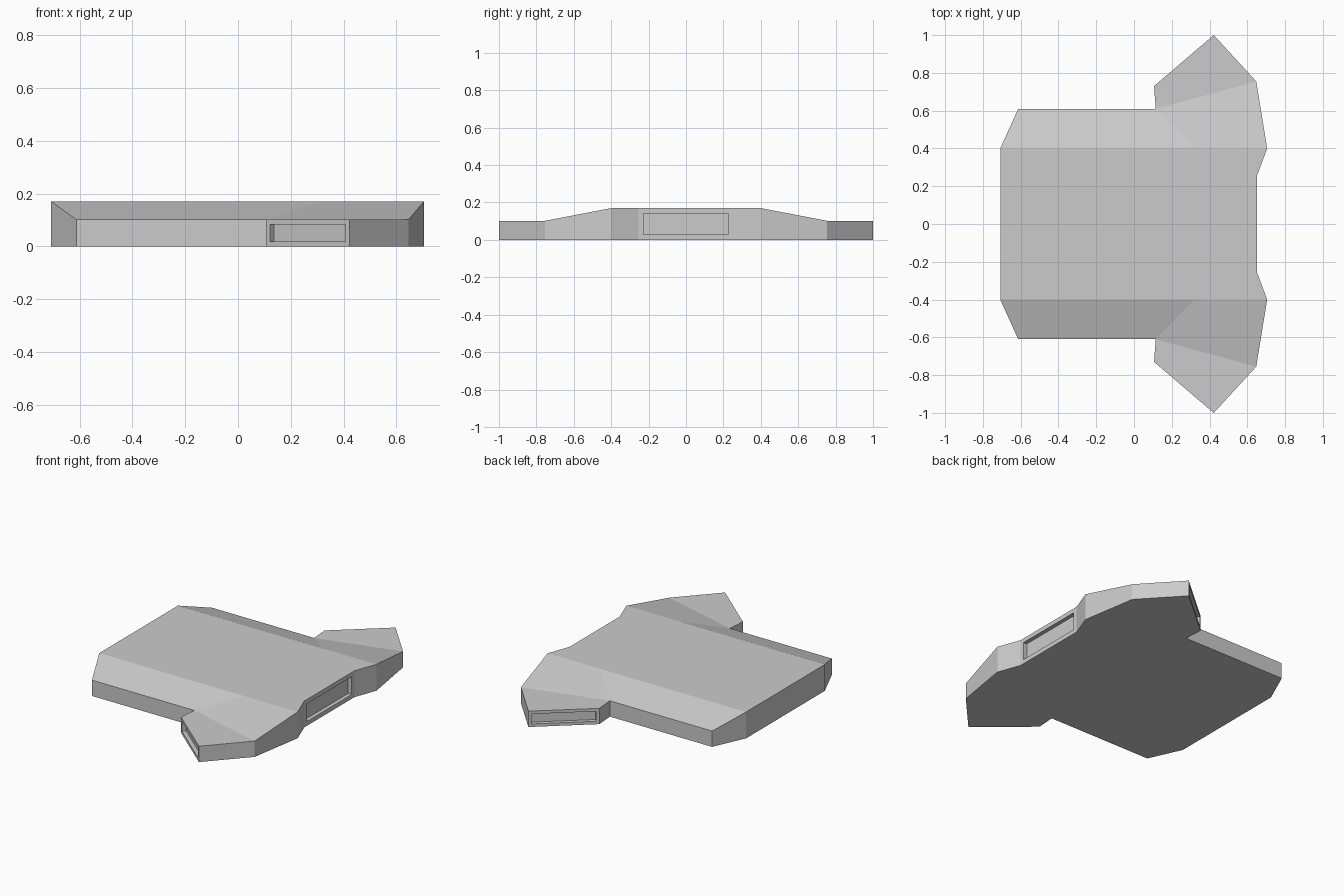
import bpy
import bmesh

cube = bpy.data.objects.get("Cube")
if cube:
    bpy.data.objects.remove(cube, do_unlink=True)

grey = bpy.data.materials.new("plain_grey")
grey.use_nodes = True
colour = (0.6, 0.6, 0.6, 1)
grey.diffuse_color = colour
grey.node_tree.nodes["Principled BSDF"].inputs["Base Color"].default_value = colour

HIGH, LOW = 0.17, 0.102

# Half outline from the rear edge round the wing to the nose: name -> x, y, height
half = {
    "tail": (-0.708, 0.4, HIGH),
    "tail_corner": (-0.613, 0.61, LOW),
    "wing_root": (0.115, 0.61, LOW),
    "wing_heel": (0.106, 0.73, LOW),
    "wing_tip": (0.422, 1.0, LOW),
    "wing_front": (0.647, 0.755, LOW),
    "shoulder": (0.705, 0.4, HIGH),
    "nose": (0.651, 0.255, HIGH),
}
names = list(half)
loop = [(n, 1) for n in names] + [(n, -1) for n in reversed(names)]

bm = bmesh.new()
top, base = {}, {}
for key in loop:
    x, y, z = half[key[0]]
    top[key] = bm.verts.new((x, y * key[1], z))
    base[key] = bm.verts.new((x, y * key[1], 0))
for side in (1, -1):
    top["crease", side] = bm.verts.new((0.32, 0.4 * side, HIGH))

# Underside and outer walls
bm.faces.new([base[k] for k in loop])
walls = {}
for a, b in zip(loop, loop[1:] + loop[:1]):
    walls[a, b] = bm.faces.new((base[a], base[b], top[b], top[a]))

# Flat roof, then the sloping shoulders and level wing tops on both sides
roof = ["tail", "crease", "shoulder", "nose"]
bm.faces.new([top[n, 1] for n in roof] + [top[n, -1] for n in reversed(roof)])
panels = (
    ("tail", "tail_corner", "wing_root", "crease"),
    ("crease", "wing_root", "wing_front", "shoulder"),
    ("wing_root", "wing_heel", "wing_tip", "wing_front"),
)
for side in (1, -1):
    for panel in panels:
        bm.faces.new([top[n, side] for n in panel])
bmesh.ops.recalc_face_normals(bm, faces=bm.faces)


def recess(face, margin, depth):
    """Sink a framed rectangular slot into a wall."""
    bmesh.ops.inset_individual(bm, faces=[face], thickness=margin, use_even_offset=True)
    face.normal_update()
    inward = face.normal * -depth
    floor = bmesh.ops.extrude_discrete_faces(bm, faces=[face])["faces"][0]
    bmesh.ops.translate(bm, verts=floor.verts, vec=inward)


# Slots in the nose and the two wing backs
recess(walls[("nose", 1), ("nose", -1)], 0.028, 0.025)
recess(walls[("wing_heel", 1), ("wing_tip", 1)], 0.019, 0.025)
recess(walls[("wing_tip", -1), ("wing_heel", -1)], 0.019, 0.025)

mesh = bpy.data.meshes.new("hull")
bm.to_mesh(mesh)
bm.free()
mesh.materials.append(grey)
hull = bpy.data.objects.new("hull", mesh)
bpy.context.collection.objects.link(hull)
